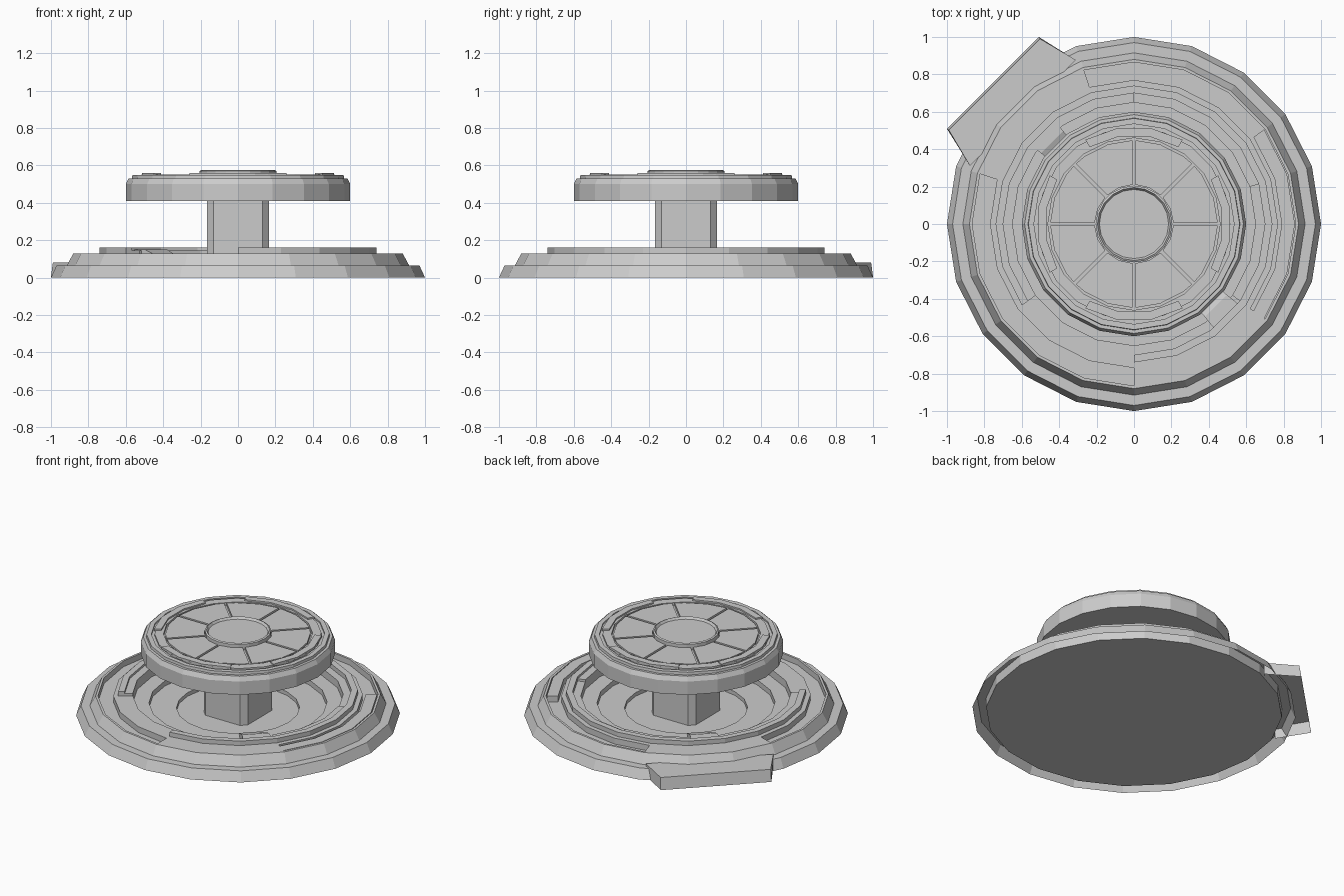
import bpy, bmesh
from math import cos, sin, radians, pi

if "Cube" in bpy.data.objects:
    bpy.data.objects.remove(bpy.data.objects["Cube"])

SIDES = 20


def finish(name, bm):
    bmesh.ops.remove_doubles(bm, verts=bm.verts, dist=1e-5)
    bmesh.ops.recalc_face_normals(bm, faces=bm.faces)
    me = bpy.data.meshes.new(name)
    bm.to_mesh(me)
    bm.free()
    ob = bpy.data.objects.new(name, me)
    bpy.context.collection.objects.link(ob)
    return ob


def lathe(name, profile):
    """Spin (radius, z) points into a flat-faced round part."""
    bm = bmesh.new()
    vs = [bm.verts.new((r, 0, z)) for r, z in profile]
    es = [bm.edges.new(p) for p in zip(vs, vs[1:])]
    bmesh.ops.spin(bm, geom=vs + es, cent=(0, 0, 0), axis=(0, 0, 1),
                   angle=2 * pi, steps=SIDES, use_duplicate=False)
    bmesh.ops.dissolve_degenerate(bm, dist=1e-6, edges=bm.edges)
    return finish(name, bm)


def prism(name, outline, z0, z1, taper=None, open_bottom=False):
    """Extrude an outline from z0 to z1; taper gives another top outline."""
    bm = bmesh.new()
    lo = [bm.verts.new((x, y, z0)) for x, y in outline]
    hi = [bm.verts.new((x, y, z1)) for x, y in (taper or outline)]
    n = len(lo)
    for i in range(n):
        j = (i + 1) % n
        bm.faces.new((lo[i], lo[j], hi[j], hi[i]))
    bm.faces.new(hi)
    if not open_bottom:
        bm.faces.new(lo[::-1])
    return finish(name, bm)


def arc(name, r0, r1, z0, z1, a0, a1):
    """Curved bar between two angles, following the 20-sided rings."""
    n = max(1, round((a1 - a0) / 18))
    bm = bmesh.new()
    rows = []
    for i in range(n + 1):
        a = radians(a0 + (a1 - a0) * i / n)
        rows.append([bm.verts.new((r * cos(a), r * sin(a), z))
                     for r, z in ((r0, z0), (r1, z0), (r1, z1), (r0, z1))])
    for p, q in zip(rows, rows[1:]):
        for k in range(4):
            m = (k + 1) % 4
            bm.faces.new((p[k], p[m], q[m], q[k]))
    bm.faces.new(rows[0])
    bm.faces.new(rows[-1])
    return finish(name, bm)


# Base: open outer skirt and the stepped tray inside it
lathe("base_skirt", [(1, 0), (.97, .065), (.91, .065)])
lathe("base_tray", [(0, 0), (.915, 0), (.915, .065), (.88, .13), (.865, .13),
                    (.865, .09), (.77, .09), (.77, .13), (.65, .13),
                    (.65, .08), (.55, .08), (.55, .045), (.38, .045),
                    (.38, .02), (0, .02)])

# Broken raised rings on the tray
arc("ring_wall_right", .70, .74, .125, .16, -90, 90)
arc("ring_wall_left", .70, .74, .125, .16, 90, 216)
arc("inner_ring_right", .65, .70, .125, .145, -36, 18)
arc("inner_ring_left", .65, .70, .125, .145, 90, 216)
arc("trench_bar_right", .79, .86, .08, .13, -36, 36)
arc("trench_bar_front", .77, .87, .08, .13, -90, -36)
arc("trench_bar_back", .77, .87, .08, .13, 108, 162)

# Two opposed ramps running down into the bowl
for i, ang in enumerate((-45, 135)):
    bm = bmesh.new()
    side = [(.38, .01), (.70, .01), (.70, .15), (.62, .15), (.38, .05)]
    a, b = [[bm.verts.new((x, s * (.06 + .1 * (x - .38)), z)) for x, z in side]
            for s in (-1, 1)]
    for k in range(5):
        m = (k + 1) % 5
        bm.faces.new((a[k], a[m], b[m], b[k]))
    bm.faces.new(a)
    bm.faces.new(b)
    finish(f"bowl_ramp_{i + 1}", bm).rotation_euler.z = radians(ang)

# Entry platform on the back left
entry = prism("entry_platform",
              [(.84, -.40), (1.068, -.347), (1.068, .347), (.84, .40)], 0, .08,
              [(.84, -.40), (1.055, -.345), (1.055, .345), (.84, .40)],
              open_bottom=True)
entry.rotation_euler.z = radians(135)

# Chamfered square pillar
h, c = .165, .13
prism("pillar", [(h, -c), (h, c), (c, h), (-c, h), (-h, c), (-h, -c),
                 (-c, -h), (c, -h)], .015, .42)

# Upper disc with stepped edge and a recess for the panels
lathe("top_disc", [(0, .41), (.6, .41), (.6, .5), (.585, .53), (.567, .53),
                   (.565, .548), (.535, .548), (.535, .538), (.515, .538),
                   (.515, .55), (.46, .55), (.46, .53), (0, .53)])

# Eight wedge panels with narrow gaps between them
for i in range(8):
    a0 = 45 * i
    lo, hi = a0 + 1, a0 + 44
    gaps = [a0 + 2.2, a0 + 22.5, a0 + 42.8]
    outer = [lo] + [k for k in range(0, 360, 18) if lo < k < hi] + [hi]
    pts = [(.448 * cos(radians(k)), .448 * sin(radians(k))) for k in outer]
    pts += [(.21 * cos(radians(k)), .21 * sin(radians(k))) for k in gaps[::-1]]
    prism(f"top_panel_{i + 1}", pts, .525, .55)

# Central hub with a raised lip
lathe("hub", [(0, .53), (.205, .53), (.205, .57), (.195, .575), (.185, .56),
              (0, .56)])

# Four raised pads around the disc
for i in range(4):
    arc(f"edge_pad_{i + 1}", .475, .52, .545, .56, 90 * i - 30, 90 * i + 30)
